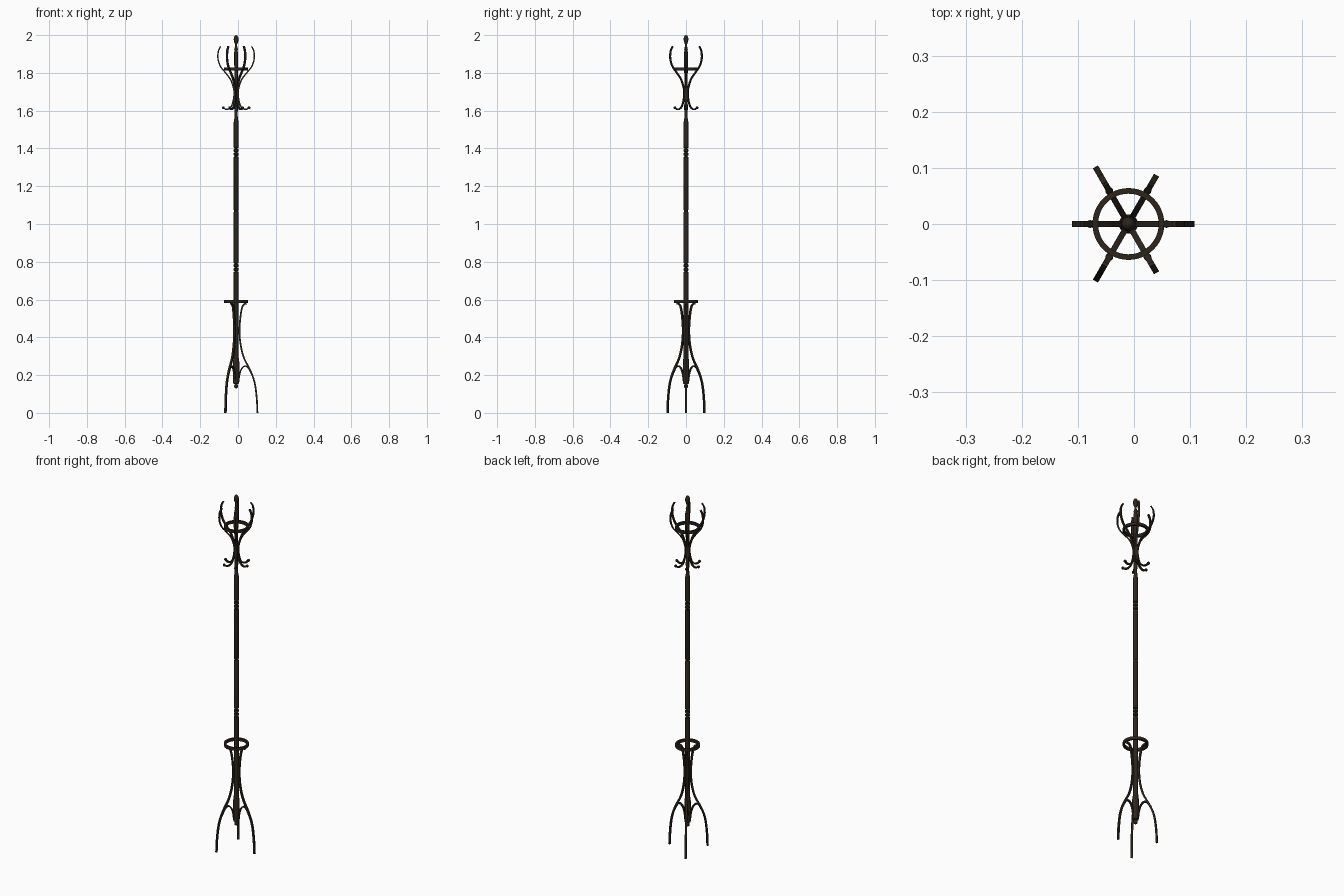
import bpy, math
from mathutils import Vector

cube = bpy.data.objects.get("Cube")
if cube:
    bpy.data.objects.remove(cube)

AXIS = -0.01  # x of the pole; the single forward foot shifts it off centre

wood = bpy.data.materials.new("dark_brown_wood")
wood.use_nodes = True
colour = (0.026, 0.018, 0.011, 1)
wood.diffuse_color = colour
wood.node_tree.nodes["Principled BSDF"].inputs["Base Color"].default_value = colour


def make(name, verts, faces, angle=0.0):
    mesh = bpy.data.meshes.new(name)
    mesh.from_pydata(verts, [], faces)
    mesh.materials.append(wood)
    ob = bpy.data.objects.new(name, mesh)
    ob.location.x = AXIS
    ob.rotation_euler.z = angle
    bpy.context.collection.objects.link(ob)
    bpy.ops.object.select_all(action='DESELECT')
    ob.select_set(True)
    bpy.context.view_layer.objects.active = ob
    bpy.ops.object.mode_set(mode='EDIT')
    bpy.ops.mesh.select_all(action='SELECT')
    bpy.ops.mesh.normals_make_consistent(inside=False)
    bpy.ops.object.mode_set(mode='OBJECT')
    bpy.ops.object.shade_smooth_by_angle(angle=math.radians(40))
    return ob


def lathe(name, profile, sides=24, closed=False, angle=0.0, offset=0.0):
    """Spin (radius, height) points around the vertical axis."""
    verts, faces, n = [], [], len(profile)
    for r, z in profile:
        for s in range(sides):
            a = math.tau * s / sides
            verts.append((offset + r * math.cos(a), r * math.sin(a), z))
    for i in range(n if closed else n - 1):
        j = (i + 1) % n
        for s in range(sides):
            t = (s + 1) % sides
            faces.append((i * sides + s, i * sides + t, j * sides + t, j * sides + s))
    if not closed:
        faces += [tuple(range(sides)), tuple(range((n - 1) * sides, n * sides))]
    return make(name, verts, faces, angle)


def spline(points, steps=6):
    """Smooth curve through the points."""
    p = [Vector(q) for q in points]
    p = [2 * p[0] - p[1]] + p + [2 * p[-1] - p[-2]]
    out = []
    for a, b, c, d in zip(p, p[1:], p[2:], p[3:]):
        for k in range(steps):
            t = k / steps
            out.append(0.5 * (2 * b + (c - a) * t + (2 * a - 5 * b + 4 * c - d) * t * t
                              + (3 * b - a - 3 * c + d) * t ** 3))
    return out + [p[-2]]


def strip(name, points, angle, width=0.0105, thick=0.007):
    """Bent wooden strip lying in a radial plane, from (radius, height) points."""
    path = spline(points)
    verts, faces = [], []
    for i, p in enumerate(path):
        d = (path[min(i + 1, len(path) - 1)] - path[max(i - 1, 0)]).normalized()
        side = Vector((-d.y, d.x)) * thick / 2
        for y, q in ((-1, p - side), (1, p - side), (1, p + side), (-1, p + side)):
            verts.append((q.x, y * width / 2, q.y))
    for i in range(len(path) - 1):
        for k in range(4):
            m = (k + 1) % 4
            faces.append((4 * i + k, 4 * i + m, 4 * i + 4 + m, 4 * i + 4 + k))
    last = len(verts) - 4
    faces += [(0, 1, 2, 3), tuple(range(last, last + 4))]
    return make(name, verts, faces, angle)


def grooves(z, r=0.0125):
    """Three turned beads."""
    out = []
    for k in range(3):
        b = z + 0.02 * k
        out += [(r, b), (r - 0.004, b + 0.003), (r - 0.004, b + 0.006), (r, b + 0.009)]
    return out


# Turned pole, in two lengths joined at mid height
lathe("lower_pole", [(0.004, 0.13), (0.009, 0.134), (0.011, 0.142), (0.007, 0.152),
                     (0.016, 0.156), (0.017, 0.17), (0.017, 0.27), (0.014, 0.29),
                     (0.0125, 0.32)] + grooves(0.745)
      + [(0.0125, 1.063), (0.010, 1.067), (0.010, 1.07)])
lathe("upper_pole", [(0.010, 1.07), (0.0125, 1.074)] + grooves(1.355)
      + [(0.0125, 1.54), (0.009, 1.56), (0.008, 1.59), (0.010, 1.61), (0.009, 1.64),
         (0.009, 1.78), (0.010, 1.85), (0.010, 1.91), (0.007, 1.92)])
lathe("finial", [(0.007, 1.918), (0.010, 1.925), (0.006, 1.94), (0.006, 1.952),
                 (0.011, 1.965), (0.013, 1.977), (0.011, 1.99), (0.006, 1.998), (0.001, 2.0)])

# Upper hat ring and lower umbrella ring
for name, z in (("hat_ring", 1.82), ("umbrella_ring", 0.59)):
    lathe(name, [(0.054, z - 0.008), (0.064, z - 0.008), (0.064, z + 0.008),
                 (0.054, z + 0.008)], sides=48, closed=True)

# Six S-shaped arms: hat hook above, coat hook below
arm = [(0.082, 1.94), (0.094, 1.915), (0.096, 1.875), (0.083, 1.835), (0.06, 1.805),
       (0.03, 1.765), (0.013, 1.715), (0.012, 1.675), (0.022, 1.63), (0.038, 1.61),
       (0.056, 1.608), (0.066, 1.616)]
for i in range(6):
    a = i * math.tau / 6
    strip(f"coat_arm_{i + 1}", arm, a)
    lathe(f"hook_knob_{i + 1}", [(0.003, 1.608), (0.007, 1.612), (0.007, 1.619),
                                 (0.003, 1.623)], sides=12, angle=a, offset=0.068)

# Three splayed legs, each with a curved brace back to the pole
leg = [(0.056, 0.578), (0.042, 0.575), (0.031, 0.555), (0.022, 0.50), (0.018, 0.43),
       (0.024, 0.36), (0.042, 0.29), (0.075, 0.225), (0.098, 0.16), (0.109, 0.08),
       (0.113, 0)]
brace = [(0.014, 0.17), (0.019, 0.205), (0.030, 0.235), (0.047, 0.248), (0.064, 0.238),
         (0.084, 0.20)]
for i in range(3):
    a = i * math.tau / 3
    strip(f"leg_{i + 1}", leg, a, thick=0.009)
    strip(f"leg_brace_{i + 1}", brace, a)
